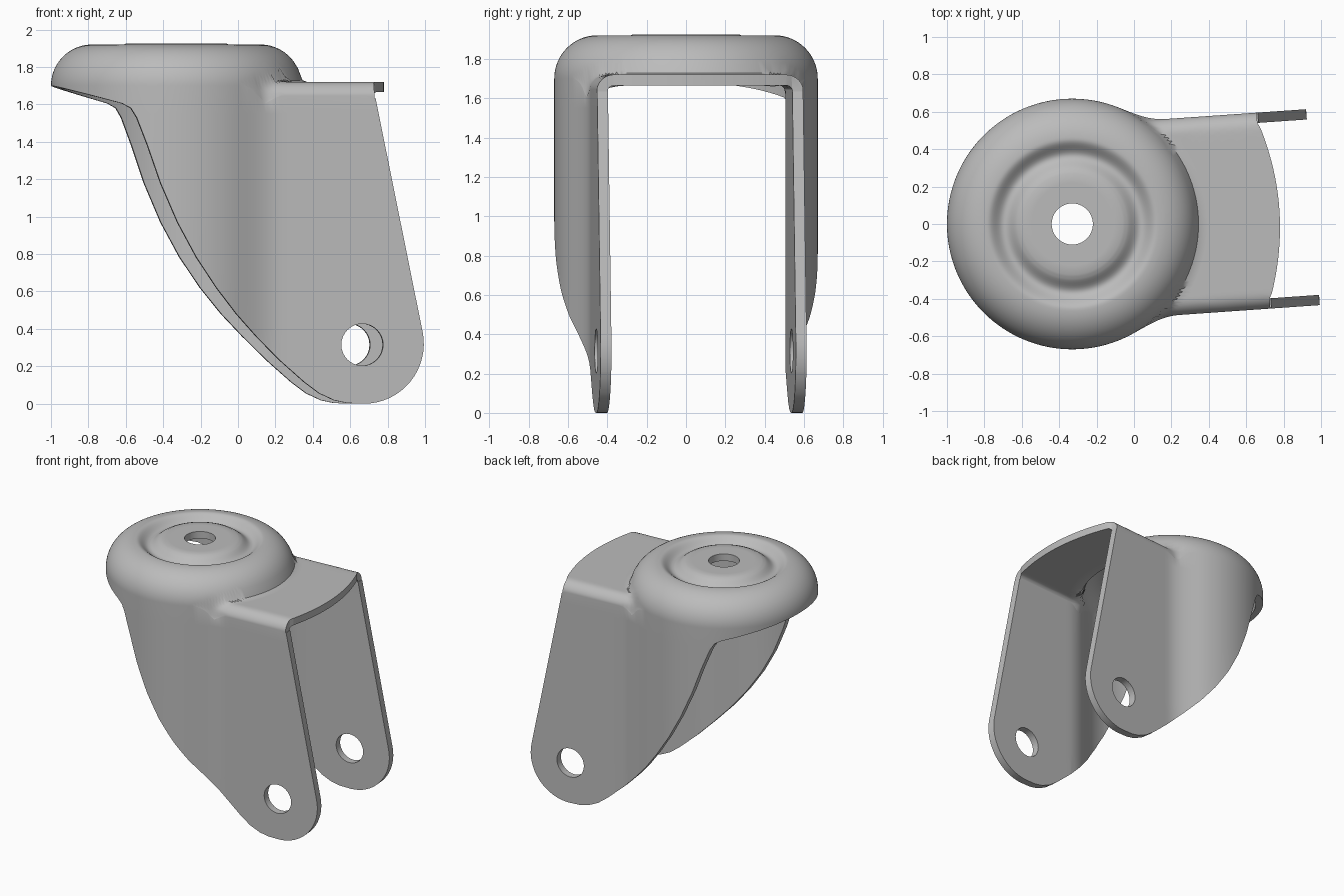
import bpy, bmesh, math
from math import sin, cos, pi, radians, sqrt

cube = bpy.data.objects.get("Cube")
if cube:
    bpy.data.objects.remove(cube, do_unlink=True)

TURN = radians(4)          # the fork is swivelled slightly
PIVOT = (-0.33, 0, 0)
DOME_R, HALF_W, WALL = 0.67, 0.525, 0.055
COLS = 192

steel = bpy.data.materials.new("grey steel")
steel.use_nodes = True
colour = (0.5, 0.5, 0.5, 1)
steel.diffuse_color = colour
steel.node_tree.nodes["Principled BSDF"].inputs["Base Color"].default_value = colour


def smooth_min(a, b, k):
    h = max(k - abs(a - b), 0) / k
    return min(a, b) - h * h * k / 4


def outline_distance(u, v):
    """Plan shape: disc blended with a straight strip."""
    strip = max(abs(v) - HALF_W, -u, u - 1.5)
    return smooth_min(math.hypot(u, v) - DOME_R, strip, 0.08)


def outline_radius(a):
    lo, hi = 0.4, 2.0
    for _ in range(40):
        mid = (lo + hi) / 2
        if outline_distance(mid * cos(a), mid * sin(a)) < 0:
            lo = mid
        else:
            hi = mid
    return lo


def height(u, v):
    """Top surface: grooved dome blended into the round-edged plate."""
    r = math.hypot(u, v)
    dome = 1.92
    if r > 0.45:
        x = min(r - 0.45, 0.22)
        dome = 1.70 + sqrt(max(0.22 ** 2 - x * x, 0))
        if r > DOME_R:
            dome = max(1.60, 1.70 - 4 * (r - DOME_R))
    elif r < 0.275:
        dome = 1.925
    if abs(r - 0.365) < 0.09:
        dome -= 0.025 * (1 + cos(pi * (r - 0.365) / 0.09))
    d, rad = HALF_W - abs(v), 0.085
    if u < 0:
        plate = 1.0
    elif d < 0:
        plate = max(1.0, 1.72 - rad + 6 * d)
    else:
        plate = 1.72 - rad + sqrt(rad ** 2 - max(rad - d, 0) ** 2)
    return max(-smooth_min(-dome, -plate, 0.1), 1.6)


def make_object(name, bm):
    bmesh.ops.recalc_face_normals(bm, faces=bm.faces)
    mesh = bpy.data.meshes.new(name)
    bm.to_mesh(mesh)
    bm.free()
    ob = bpy.data.objects.new(name, mesh)
    bpy.context.collection.objects.link(ob)
    ob.location = PIVOT
    ob.rotation_euler.z = TURN
    mesh.materials.append(steel)
    return ob


def prism(name, points, place, lo, hi):
    """Extrude a closed outline between two levels."""
    bm = bmesh.new()
    ends = [[bm.verts.new(place(p, q, level)) for p, q in points] for level in (lo, hi)]
    n = len(points)
    for ring in ends:
        bm.faces.new(ring)
    for i in range(n):
        j = (i + 1) % n
        bm.faces.new((ends[0][i], ends[0][j], ends[1][j], ends[1][i]))
    ob = make_object(name, bm)
    ob.hide_render = True
    return ob


# Pressed sheet: rings out over the dome and plate, then down the walls
bm = bmesh.new()
columns = []
for c in range(COLS):
    a = 2 * pi * c / COLS
    reach = outline_radius(a)
    split = min(0.85, 0.5 + 0.75 * (reach - 0.5))
    radii = [0.11, 0.16, 0.22] + [0.27 + 0.0115 * i for i in range(20)]
    radii += [0.5 + (split - 0.5) * i / 14 for i in range(14)]
    radii += [split + (reach - split) * sin(pi / 2 * i / 12) for i in range(13)]
    pts = [(r * cos(a), r * sin(a), height(r * cos(a), r * sin(a))) for r in radii]
    u, v, z = pts[-1]
    pts += [(u, v, lvl) for lvl in (1.55, 1.3, 1.0, 0.7, 0.4, 0.1, -0.2)]
    columns.append([bm.verts.new(p) for p in pts])
for c in range(COLS):
    left, right = columns[c], columns[(c + 1) % COLS]
    for k in range(len(left) - 1):
        bm.faces.new((left[k], left[k + 1], right[k + 1], right[k]))
fork = make_object("caster_fork", bm)
# outward-facing sheet, thickened inward
if fork.data.polygons[0].normal.z < 0:
    fork.data.flip_normals()
solid = fork.modifiers.new("thickness", "SOLIDIFY")
solid.thickness = WALL
solid.offset = -1
solid.use_even_offset = True

# Side outline: swept rear edge, round foot, slanted front edge
side = [(-0.8, 2.1), (-0.8, 1.736), (-0.33, 1.605), (-0.285, 1.58), (-0.255, 1.53),
        (-0.2, 1.385), (-0.13, 1.18), (-0.04, 0.97), (0.06, 0.785), (0.17, 0.62),
        (0.28, 0.48), (0.39, 0.36), (0.52, 0.23), (0.65, 0.115), (0.73, 0.055),
        (0.81, 0.018), (0.88, 0.003)]
for i in range(17):
    t = radians(-90 + 101.4 * i / 16)
    side.append((0.97 + 0.32 * cos(t), 0.32 + 0.32 * sin(t)))
side += [(1.03, 1.64), (1.2, 1.64), (1.2, 2.1)]


def upright(p, q, level):
    return (p, level, q)


def flat(p, q, level):
    return (p, q, level)


side_cutter = prism("side_outline_cutter", side, upright, -1, 1)

# Bowed front lip of the top plate
lip = [(1.8, -0.9), (1.025, -0.9), (1.025, -0.47)]
for i in range(21):
    v = -0.44 + 0.044 * i
    lip.append((1.11 - 0.07 * (v / 0.44) ** 2, v))
lip += [(1.025, 0.47), (1.025, 0.9), (1.8, 0.9)]
lip_cutter = prism("front_lip_cutter", lip, flat, 1.635, 2.2)

# Axle hole through both legs
hole = [(0.96 + 0.112 * cos(2 * pi * i / 32), 0.315 + 0.112 * sin(2 * pi * i / 32))
        for i in range(32)]
axle_cutter = prism("axle_hole_cutter", hole, upright, -1, 1)

for cutter, op in ((side_cutter, "INTERSECT"), (lip_cutter, "DIFFERENCE"),
                   (axle_cutter, "DIFFERENCE")):
    m = fork.modifiers.new(cutter.name, "BOOLEAN")
    m.operation = op
    m.solver = "EXACT"
    m.object = cutter

# Bake the modifiers, drop the cutters, shade
bpy.context.view_layer.update()
baked = bpy.data.meshes.new_from_object(fork.evaluated_get(bpy.context.evaluated_depsgraph_get()))
fork.modifiers.clear()
fork.data = baked
for cutter in (side_cutter, lip_cutter, axle_cutter):
    bpy.data.objects.remove(cutter, do_unlink=True)
baked.materials.clear()
baked.materials.append(steel)
for poly in baked.polygons:
    poly.material_index = 0
bpy.ops.object.select_all(action="DESELECT")
fork.select_set(True)
bpy.context.view_layer.objects.active = fork
bpy.ops.object.shade_smooth_by_angle(angle=radians(35))
